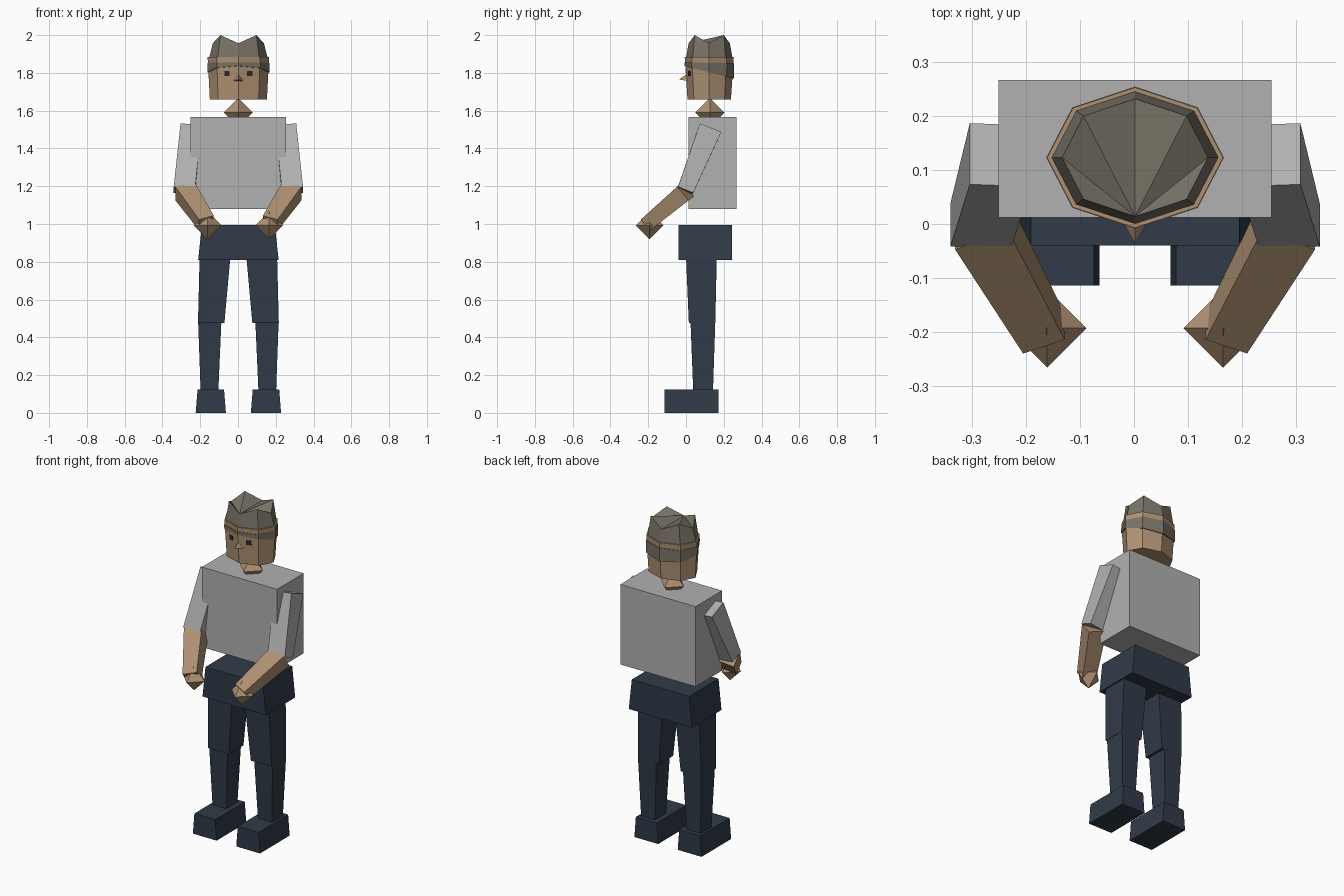
import bpy, bmesh, math
from mathutils import Vector

if "Cube" in bpy.data.objects:
    bpy.data.objects.remove(bpy.data.objects["Cube"])

CX, HY = 0.002, 0.123          # body centre line, head centre depth


def material(name, rgb):
    m = bpy.data.materials.new(name)
    m.diffuse_color = (*rgb, 1)
    m.use_nodes = True
    m.node_tree.nodes["Principled BSDF"].inputs["Base Color"].default_value = m.diffuse_color
    return m


SKIN = material("skin", (0.43, 0.285, 0.172))
SHIRT = material("grey shirt", (0.44, 0.44, 0.44))
NAVY = material("navy trousers", (0.030, 0.043, 0.065))
HAIR = material("hair", (0.192, 0.172, 0.136))
EYE = material("dark eyes", (0.018, 0.022, 0.032))


def finish(name, bm, mat):
    bmesh.ops.recalc_face_normals(bm, faces=bm.faces)
    me = bpy.data.meshes.new(name)
    bm.to_mesh(me)
    bm.free()
    me.materials.append(mat)
    ob = bpy.data.objects.new(name, me)
    bpy.context.collection.objects.link(ob)
    return ob


def loft(name, low, high, mat, fan=False):
    """Closed solid between two rings; fan splits the top from its first point."""
    bm = bmesh.new()
    a = [bm.verts.new(p) for p in low]
    b = [bm.verts.new(p) for p in high]
    n = len(a)
    for i in range(n):
        j = (i + 1) % n
        bm.faces.new((a[i], a[j], b[j], b[i]))
    bm.faces.new(a[::-1])
    if fan:
        for i in range(1, n - 1):
            bm.faces.new((b[0], b[i], b[i + 1]))
    else:
        bm.faces.new(b)
    return finish(name, bm, mat)


def hull(name, points, mat):
    bm = bmesh.new()
    for p in points:
        bm.verts.new(p)
    bmesh.ops.convex_hull(bm, input=bm.verts)
    return finish(name, bm, mat)


def octahedron(name, c, r, mat):
    c = Vector(c)
    axes = [Vector(v) for v in ((1, 0, 0), (0, 1, 0), (0, 0, 1))]
    return hull(name, [c + s * r * v for v in axes for s in (-1, 1)], mat)


def rect(x0, x1, y0, y1, z, s=1):
    return [(CX + s * x, y, z) for x, y in ((x0, y0), (x1, y0), (x1, y1), (x0, y1))]


def octagon(rx, ry, z):
    """Eight points starting at the front; z may depend on index and depth."""
    pts = []
    for i in range(8):
        t = math.radians(-90 + 45 * i)
        y = ry * math.sin(t)
        pts.append((CX + rx * math.cos(t), HY + y, z(i, y)))
    return pts


def limb(name, p, q, size_p, size_q, mat):
    """Tapered square bar from p to q."""
    p, q = Vector(p), Vector(q)
    d = (q - p).normalized()
    u = Vector((1, 0, 0))
    u = (u - d * u.dot(d)).normalized()
    v = d.cross(u)

    def ring(c, size):
        return [c + u * size[0] * a / 2 + v * size[1] * b / 2
                for a, b in ((-1, -1), (1, -1), (1, 1), (-1, 1))]
    return loft(name, ring(p, size_p), ring(q, size_q), mat)


# Torso and hips
loft("shirt_torso", rect(-0.253, 0.253, 0.012, 0.267, 1.08),
     rect(-0.253, 0.253, 0.012, 0.267, 1.567), SHIRT)
loft("hips", rect(-0.213, 0.213, -0.04, 0.243, 0.81),
     rect(-0.193, 0.193, -0.04, 0.243, 0.995), NAVY)

# Neck and head
octahedron("neck", (CX, 0.127, 1.59), 0.077, SKIN)
loft("head", octagon(0.151, 0.115, lambda i, y: 1.66),
     octagon(0.163, 0.130, lambda i, y: 1.884), SKIN)
hull("nose", [(CX, 0.005, 1.795), (CX - 0.026, 0.01, 1.757),
              (CX + 0.026, 0.01, 1.757), (CX, -0.037, 1.765)], SKIN)

# Hair: pointed crown with a folded top, and a band sloping down to the back
loft("hair_crown", octagon(0.155, 0.123, lambda i, y: 1.88),
     octagon(0.135, 0.109, lambda i, y: 2.0 if i % 2 else 1.957), HAIR, fan=True)
loft("hair_band", octagon(0.1635, 0.1305, lambda i, y: 1.803 - 0.26 * y),
     octagon(0.1645, 0.1315, lambda i, y: 1.853 - 0.02 * y), HAIR)

for s, side in ((-1, "left"), (1, "right")):
    # Eye plate lying on the slanted front face of the head
    face_y = lambda x: -0.001 + 0.325 * x
    eye = [[(CX + s * x, face_y(x) + o, z) for x, o in
            ((0.046, -0.004), (0.074, -0.004), (0.074, 0.004), (0.046, 0.004))]
           for z in (1.783, 1.810)]
    loft(side + "_eye", eye[0], eye[1], EYE)

    # Arm: sleeve, forearm, hand
    limb(side + "_sleeve", (CX + s * 0.250, 0.128, 1.505),
         (CX + s * 0.286, -0.004, 1.176), (0.113, 0.122), (0.113, 0.086), SHIRT)
    limb(side + "_forearm", (CX + s * 0.284, 0.0, 1.175),
         (CX + s * 0.169, -0.203, 1.005), (0.108, 0.095), (0.084, 0.075), SKIN)
    octahedron(side + "_hand", (CX + s * 0.163, -0.193, 0.993), 0.073, SKIN)

    # Leg: thigh, shin, shoe
    loft(side + "_thigh", rect(0.074, 0.214, 0.015, 0.155, 0.475, s),
         rect(0.042, 0.205, 0.0, 0.163, 0.83, s), NAVY)
    loft(side + "_shin", rect(0.106, 0.200, 0.038, 0.143, 0.12, s),
         rect(0.090, 0.213, 0.024, 0.155, 0.482, s), NAVY)
    loft(side + "_shoe", rect(0.066, 0.226, -0.114, 0.171, 0.0, s),
         rect(0.076, 0.216, -0.114, 0.171, 0.125, s), NAVY)
